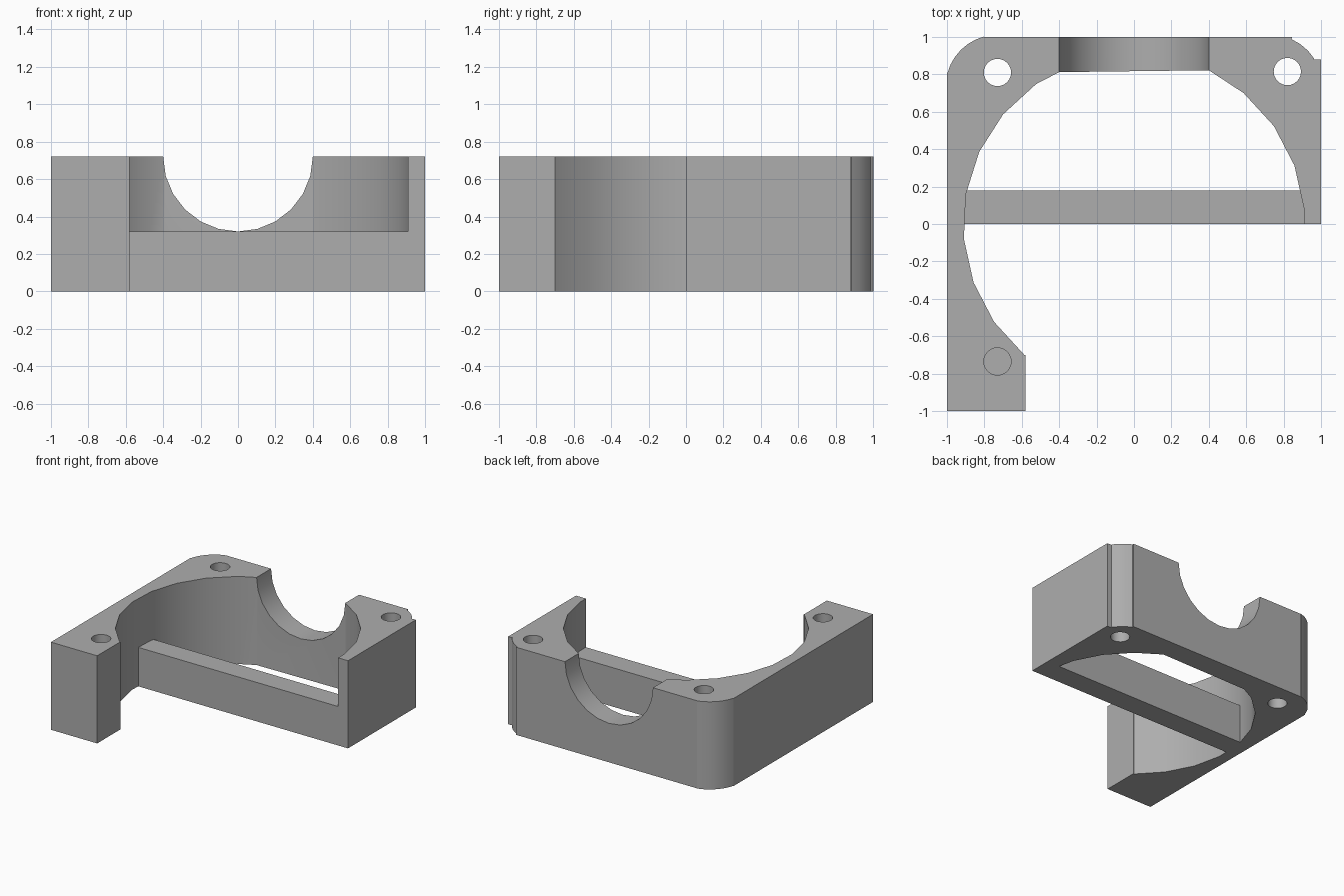
import bpy, bmesh
from math import cos, sin, radians
from mathutils import Matrix

cube = bpy.data.objects.get("Cube")
if cube:
    bpy.data.objects.remove(cube, do_unlink=True)

HEIGHT = 0.72
BORE = 0.913

grey = bpy.data.materials.new("plain grey")
grey.use_nodes = True
grey.diffuse_color = (0.42, 0.42, 0.42, 1)
grey.node_tree.nodes["Principled BSDF"].inputs["Base Color"].default_value = grey.diffuse_color


def polar(radius, degrees, cx=0, cy=0):
    a = radians(degrees)
    return (cx + radius * cos(a), cy + radius * sin(a))


def add_object(name, bm):
    bmesh.ops.recalc_face_normals(bm, faces=bm.faces[:])
    mesh = bpy.data.meshes.new(name)
    bm.to_mesh(mesh)
    bm.free()
    mesh.materials.append(grey)
    obj = bpy.data.objects.new(name, mesh)
    bpy.context.collection.objects.link(obj)
    return obj


def prism(name, outline, z0, z1):
    bm = bmesh.new()
    base = bm.faces.new([bm.verts.new((x, y, z0)) for x, y in outline])
    top = bmesh.ops.extrude_face_region(bm, geom=[base])["geom"]
    bmesh.ops.translate(bm, vec=(0, 0, z1 - z0),
                        verts=[v for v in top if isinstance(v, bmesh.types.BMVert)])
    return add_object(name, bm)


def cut(target, cutter):
    mod = target.modifiers.new(cutter.name, 'BOOLEAN')
    mod.operation = 'DIFFERENCE'
    mod.solver = 'EXACT'
    mod.object = cutter
    bpy.context.view_layer.objects.active = target
    bpy.ops.object.modifier_apply(modifier=mod.name)
    bpy.data.objects.remove(cutter, do_unlink=True)


# Housing wall: open ring with a faceted bore, one post and rounded back corners
left_bore = [polar(BORE, a) for a in range(230, 124, -15)]
right_bore = [polar(BORE, a) for a in range(50, 4, -15)]
right_corner = [polar(0.277, a, 0.73, 0.735) for a in (33, 44, 55, 66)]
left_corner = [polar(0.277, a, -0.73, 0.735) for a in range(105, 166, 10)]
outline = ([(-1, -1), (-0.58, -1), (-0.58, -0.70)] + left_bore
           + [(-0.4, 0.812), (0.4, 0.822)] + right_bore
           + [(0.91, 0), (1, 0), (1, 0.88), (0.96, 0.88)] + right_corner
           + [(0.845, 1), (-0.8, 1)] + left_corner + [(-1, 0.81)])
housing = prism("housing_wall", outline, 0, HEIGHT)

# Half-round notch through the back wall
bm = bmesh.new()
bmesh.ops.create_cone(bm, cap_ends=True, segments=24, radius1=0.4, radius2=0.4, depth=0.8,
                      matrix=Matrix.Translation((0, 1, HEIGHT)) @ Matrix.Rotation(radians(90), 4, 'X'))
cut(housing, add_object("notch_cutter", bm))

# Screw holes: two through the back corners, one blind in the front post
for x, y, floor in [(-0.73, 0.81, -0.1), (0.82, 0.815, -0.1), (-0.73, -0.735, 0.3)]:
    ring = [polar(0.073, a, x, y) for a in range(0, 360, 15)]
    cut(housing, prism("hole_cutter", ring, floor, HEIGHT + 0.1))

# Low crossbar spanning the bore
bar = prism("crossbar", [(-0.91, 0), (0.91, 0), polar(BORE, 5), (0.89, 0.18),
                         (-0.895, 0.18), polar(BORE, 170)], 0, 0.32)

for obj in (housing, bar):
    bpy.ops.object.select_all(action='DESELECT')
    obj.select_set(True)
    bpy.context.view_layer.objects.active = obj
    bpy.ops.object.shade_smooth_by_angle(angle=radians(30))
